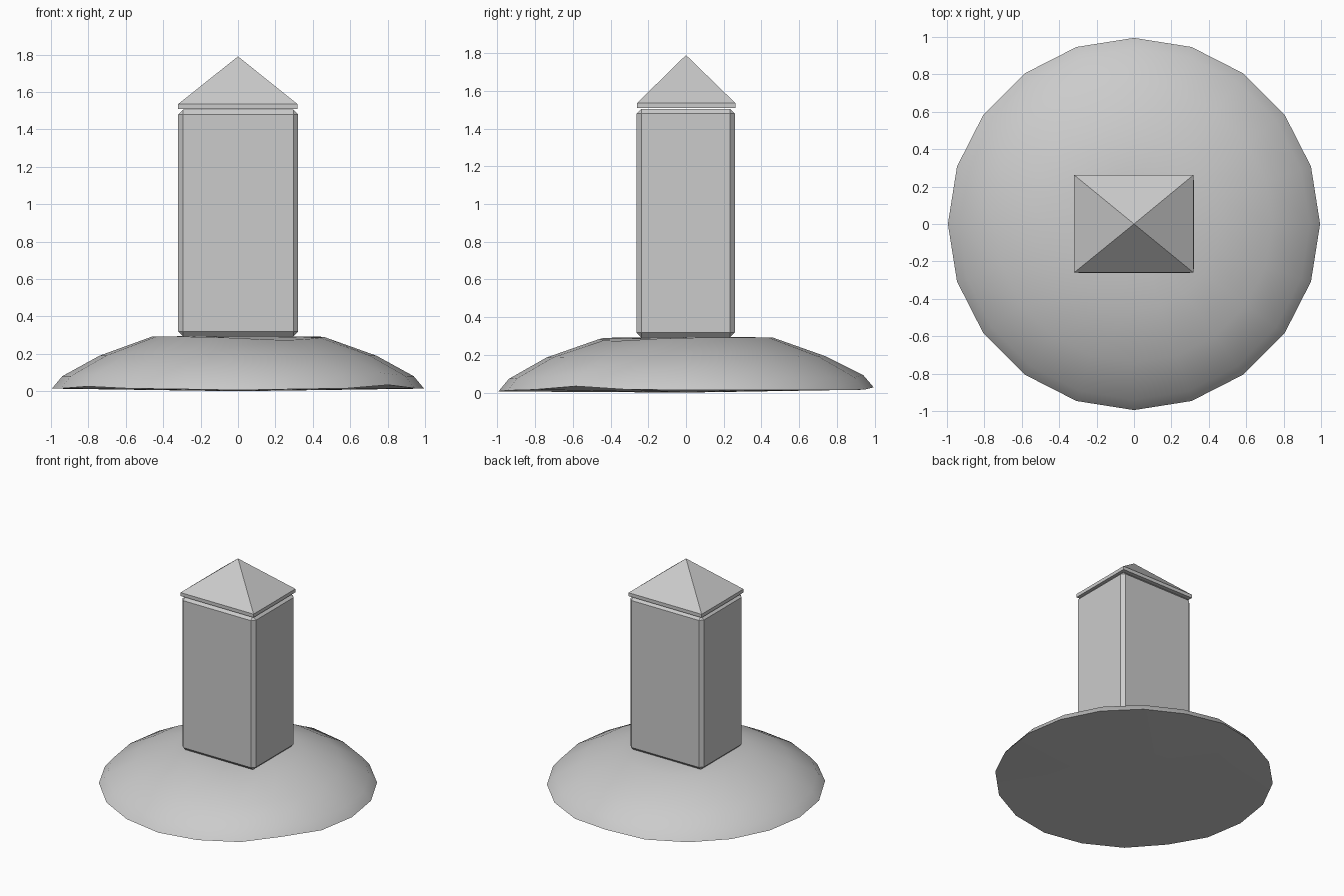
import bpy, bmesh, math
from mathutils import Vector

cube = bpy.data.objects.get("Cube")
if cube:
    bpy.data.objects.remove(cube, do_unlink=True)

stone = bpy.data.materials.new("grey_stone")
stone.use_nodes = True
GREY = (0.6, 0.6, 0.6, 1)
stone.diffuse_color = GREY
stone.node_tree.nodes["Principled BSDF"].inputs["Base Color"].default_value = GREY


def finish(name, bm, smooth=False):
    bmesh.ops.recalc_face_normals(bm, faces=bm.faces)
    mesh = bpy.data.meshes.new(name)
    bm.to_mesh(mesh)
    bm.free()
    mesh.materials.append(stone)
    obj = bpy.data.objects.new(name, mesh)
    bpy.context.collection.objects.link(obj)
    if smooth:
        bpy.ops.object.select_all(action='DESELECT')
        obj.select_set(True)
        bpy.context.view_layer.objects.active = obj
        bpy.ops.object.shade_smooth_by_angle(angle=math.radians(35))
    return obj


def box(bm, x0, x1, y0, y1, z0, z1):
    geom = bmesh.ops.create_cube(bm, size=1)
    for v in geom["verts"]:
        v.co = Vector((x1 if v.co.x > 0 else x0,
                       y1 if v.co.y > 0 else y0,
                       z1 if v.co.z > 0 else z0))


def bump(p, x, y, height, width):
    return height * math.exp(-((p.x - x) ** 2 + (p.y - y) ** 2) / width ** 2)


# Mound: rings of a 20-sided lathe, slightly uneven at the rim and crown
SIDES = 20
bm = bmesh.new()
rings = []
for radius, z in [(0.995, 0.014), (0.94, 0.08), (0.74, 0.19), (0.46, 0.292), (0.2, 0.296)]:
    ring = []
    for i in range(SIDES):
        a = math.tau * i / SIDES
        p = Vector((radius * math.cos(a), radius * math.sin(a), z))
        p.z += bump(p, 0.8, -0.58, 0.02, 0.2) + bump(p, -0.8, -0.58, 0.012, 0.2)
        p.z += bump(p, 0, 1, 0.014, 0.2) - bump(p, 0, -1, 0.008, 0.3)
        p.z -= bump(p, 0.2, -0.3, 0.022, 0.25)
        p.z = max(p.z, 0)
        ring.append(bm.verts.new(p))
    rings.append(ring)
for low, high in zip(rings, rings[1:]):
    for i in range(SIDES):
        j = (i + 1) % SIDES
        bm.faces.new((low[i], low[j], high[j], high[i]))
crown = bm.verts.new((0, 0, 0.292))
base = bm.verts.new((0, 0, 0))
for i in range(SIDES):
    j = (i + 1) % SIDES
    bm.faces.new((rings[-1][i], rings[-1][j], crown))
    bm.faces.new((rings[0][j], rings[0][i], base))
finish("mound", bm, smooth=True)

# Tower body with chamfered edges
bm = bmesh.new()
box(bm, -0.32, 0.322, -0.263, 0.26, 0.293, 1.505)
bmesh.ops.bevel(bm, geom=bm.edges[:], offset=0.026, segments=1, affect='EDGES')
finish("tower_body", bm)

# Roof: thin eaves slab whose top is replaced by a pyramid
bm = bmesh.new()
box(bm, -0.32, 0.318, -0.26, 0.262, 1.508, 1.535)
bm.normal_update()
top = max(bm.faces, key=lambda f: f.calc_center_median().z)
apex = bmesh.ops.poke(bm, faces=[top])["verts"][0]
apex.co = (0, 0, 1.79)
finish("roof", bm)
